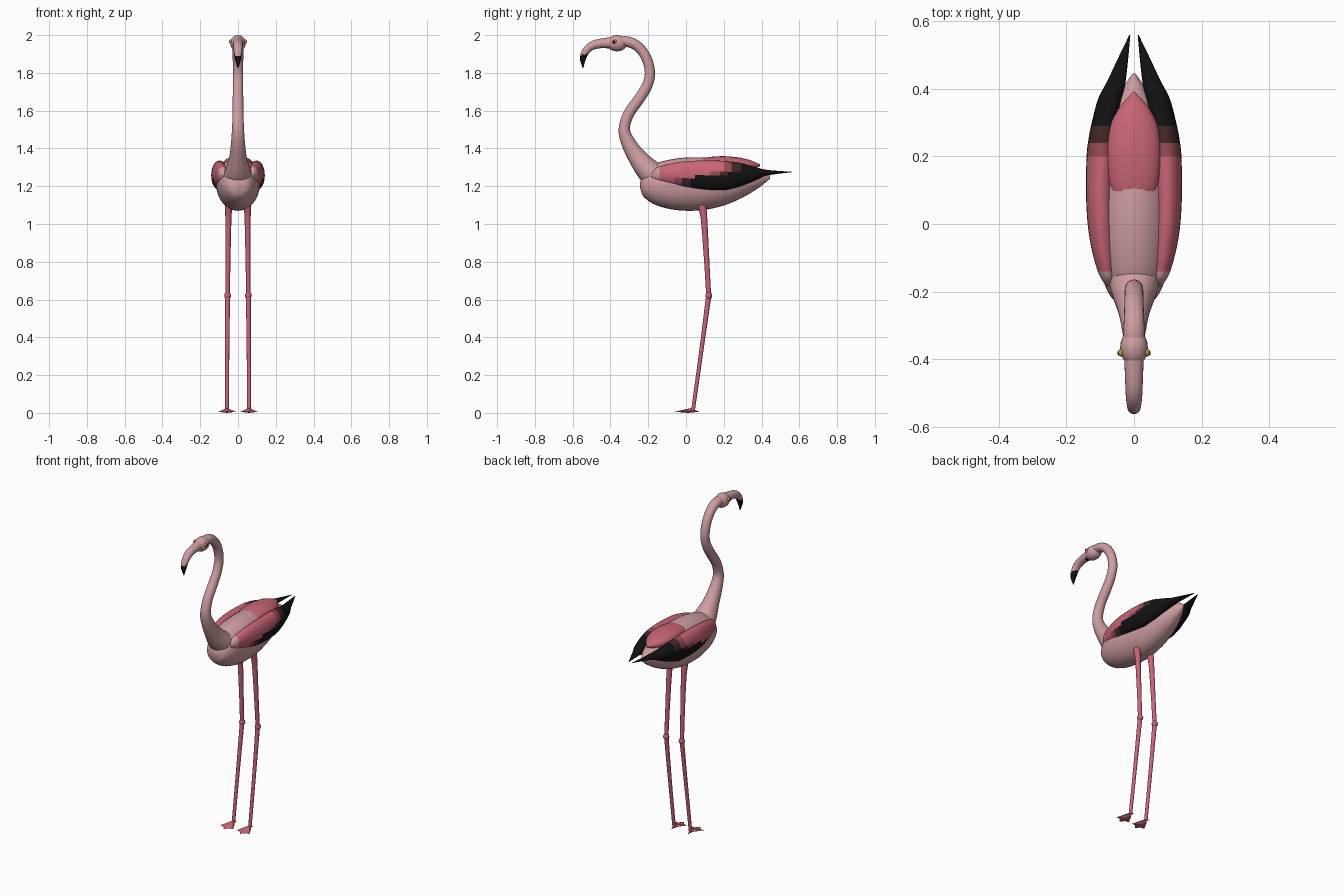
import bpy, bmesh, math
from mathutils import Vector

cube = bpy.data.objects.get("Cube")
if cube:
    bpy.data.objects.remove(cube, do_unlink=True)


def material(name, rgb):
    m = bpy.data.materials.new(name)
    m.use_nodes = True
    m.diffuse_color = (*rgb, 1)
    bsdf = next(n for n in m.node_tree.nodes if n.type == 'BSDF_PRINCIPLED')
    bsdf.inputs["Base Color"].default_value = (*rgb, 1)
    return m


pale = material("pale pink", (0.62, 0.34, 0.36))
rose = material("rose pink", (0.58, 0.13, 0.18))
dusky = material("dusky rose", (0.30, 0.07, 0.09))
brown = material("dark brown", (0.055, 0.02, 0.02))
black = material("black", (0.006, 0.006, 0.007))
gold = material("gold", (0.55, 0.33, 0.04))


def finish(name, bm, mats, rule=None, smooth=True):
    """Turn a bmesh into an object; rule(centre) picks the material slot."""
    bmesh.ops.recalc_face_normals(bm, faces=bm.faces)
    if rule:
        for f in bm.faces:
            f.material_index = rule(f.calc_center_median())
    me = bpy.data.meshes.new(name)
    bm.to_mesh(me)
    bm.free()
    for m in mats:
        me.materials.append(m)
    ob = bpy.data.objects.new(name, me)
    bpy.context.collection.objects.link(ob)
    if smooth:
        bpy.ops.object.select_all(action='DESELECT')
        ob.select_set(True)
        bpy.context.view_layer.objects.active = ob
        bpy.ops.object.shade_smooth_by_angle(angle=math.radians(45))
    return ob


def spline(points, steps):
    """Smooth curve through the points, including their radii."""
    p = [Vector(q) for q in points]
    p = [2 * p[0] - p[1]] + p + [2 * p[-1] - p[-2]]
    out = []
    for a, b, c, d in zip(p, p[1:], p[2:], p[3:]):
        for i in range(steps):
            t = i / steps
            out.append(b + (c - a) * (t / 2) + (2 * a - 5 * b + 4 * c - d) * (t * t / 2)
                       + (3 * b - a - 3 * c + d) * (t ** 3 / 2))
    return out + [p[-2]]


def loft(name, points, mats, steps=4, sides=20, upright=False, rule=None):
    """Tube through (x, y, z, half width, half height) stations."""
    st = spline([Vector(q) for q in points], steps)
    bm = bmesh.new()
    rings = []
    for i, s in enumerate(st):
        c = Vector(s[:3])
        tan = Vector(st[min(i + 1, len(st) - 1)][:3]) - Vector(st[max(i - 1, 0)][:3])
        tan = Vector((0, 1, 0)) if upright else tan.normalized()
        across = (Vector((1, 0, 0)) - tan * tan.x).normalized()
        up = across.cross(tan)
        rx, rz = max(s[3], 0.001), max(s[4], 0.001)
        angles = [2 * math.pi * k / sides for k in range(sides)]
        rings.append([bm.verts.new(c + across * rx * math.cos(a) + up * rz * math.sin(a))
                      for a in angles])
    for r, q in zip(rings, rings[1:]):
        for k in range(sides):
            n = (k + 1) % sides
            bm.faces.new((r[k], r[n], q[n], q[k]))
    bm.faces.new(rings[0])
    bm.faces.new(rings[-1])
    return finish(name, bm, mats, rule)


def ball(name, centre, radii, mat):
    bm = bmesh.new()
    bmesh.ops.create_uvsphere(bm, u_segments=20, v_segments=12, radius=1)
    bmesh.ops.scale(bm, vec=radii, verts=bm.verts)
    bmesh.ops.translate(bm, vec=centre, verts=bm.verts)
    return finish(name, bm, [mat])


# Body: (y, bottom, top, half width)
body = [(-.243, 1.19, 1.22, .015), (-.225, 1.145, 1.26, .06), (-.17, 1.105, 1.315, .09),
        (-.09, 1.08, 1.34, .108), (0, 1.07, 1.352, .115), (.1, 1.075, 1.352, .113),
        (.2, 1.098, 1.342, .1), (.3, 1.14, 1.322, .077), (.39, 1.195, 1.29, .04),
        (.445, 1.24, 1.257, .004)]
loft("body", [(0, y, (b + t) / 2, w, (t - b) / 2) for y, b, t, w in body], [pale],
     sides=28, upright=True)

# Rose feathers over the rump
back = [(.06, 1.29, 1.34, .05), (.12, 1.28, 1.354, .073), (.2, 1.275, 1.359, .08),
        (.28, 1.275, 1.352, .073), (.34, 1.285, 1.338, .046), (.392, 1.305, 1.316, .002)]
loft("back_feathers", [(0, y, (b + t) / 2, w, (t - b) / 2) for y, b, t, w in back], [rose],
     upright=True)

# Neck and head
neck = [(-.12, 1.23, .085, .075), (-.19, 1.275, .07, .066), (-.255, 1.35, .047, .05),
        (-.305, 1.43, .037, .038), (-.327, 1.5, .032, .03), (-.305, 1.58, .029, .029),
        (-.25, 1.66, .028, .029), (-.207, 1.73, .027, .028), (-.191, 1.8, .027, .027),
        (-.21, 1.88, .028, .027), (-.255, 1.94, .029, .027), (-.31, 1.965, .031, .028),
        (-.36, 1.962, .03, .028)]
loft("neck", [(0, *p) for p in neck], [pale])
ball("head", (0, -.365, 1.957), (.041, .055, .043), pale)

# Hooked beak with black tip
beak = [(-.375, 1.958, .03, .033), (-.44, 1.957, .027, .026), (-.495, 1.945, .025, .023),
        (-.53, 1.915, .022, .02), (-.546, 1.875, .017, .016), (-.545, 1.826, .002, .002)]
loft("beak", [(0, *p) for p in beak], [pale, black],
     rule=lambda c: 1 if c.z < 1.9 + (c.y + .53) * .3 else 0)


def wing_colour(c):
    # Flight feathers darken towards the rear, and start further forward low down
    y = c.y + (.26 if c.z < 1.25 else .07 if c.z < 1.275 else 0)
    return 0 if c.y < -.14 else sum(y > limit for limit in (-1, .2, .24, .29))


# Wing: (y, inner x, outer x, bottom, top)
wing = [(-.185, .075, .08, 1.25, 1.262), (-.165, .06, .095, 1.235, 1.29),
        (-.14, .055, .107, 1.224, 1.304), (-.08, .055, .124, 1.208, 1.32),
        (0, .055, .137, 1.19, 1.332), (.1, .055, .142, 1.18, 1.336),
        (.2, .05, .14, 1.18, 1.334), (.24, .05, .136, 1.187, 1.329),
        (.29, .045, .127, 1.2, 1.322), (.37, .035, .106, 1.232, 1.3),
        (.42, .025, .08, 1.254, 1.288), (.49, .017, .047, 1.266, 1.281),
        (.558, .011, .014, 1.274, 1.277)]
# Toes and webs: offsets from the foot centre
toes = [(0, -.06), (.02, -.035), (.046, -.032), (.024, .012), (.008, .035),
        (0, .07), (-.008, .035), (-.024, .012), (-.046, -.032), (-.02, -.035)]

for side, s in (("left", 1), ("right", -1)):
    loft(side + "_wing", [(s * (i + o) / 2, y, (b + t) / 2, (o - i) / 2, (t - b) / 2)
                          for y, i, o, b, t in wing],
         [pale, rose, dusky, brown, black], sides=24, upright=True, rule=wing_colour)

    # Eyes
    ball(side + "_eye", (s * .038, -.38, 1.966), (.009, .012, .012), gold)
    ball(side + "_pupil", (s * .044, -.381, 1.966), (.005, .007, .007), black)

    # Legs
    loft(side + "_upper_leg", [(s * .05, .08, 1.115, .01, .01), (s * .05, .085, 1.095, .019, .021),
                               (s * .051, .096, 1.02, .016, .017), (s * .053, .11, .8, .013, .014),
                               (s * .055, .12, .62, .012, .013)], [rose], sides=12)
    ball(side + "_ankle", (s * .055, .121, .621), (.018, .018, .02), rose)
    loft(side + "_lower_leg", [(s * .055, .12, .62, .013, .014), (s * .057, .08, .32, .011, .011),
                               (s * .058, .037, .012, .01, .01)], [rose], sides=12)

    # Webbed foot: a fan of toes rising to the leg
    bm = bmesh.new()
    top = bm.verts.new((s * .058, .03, .026))
    under = bm.verts.new((s * .058, .01, 0))
    edge = [bm.verts.new((s * .058 + x, y, .006 if abs(x) + abs(y) > .045 else .011))
            for x, y in toes]
    for a, b in zip(edge, edge[1:] + edge[:1]):
        bm.faces.new((top, a, b))
        bm.faces.new((under, b, a))
    finish(side + "_foot", bm, [rose], smooth=False)
